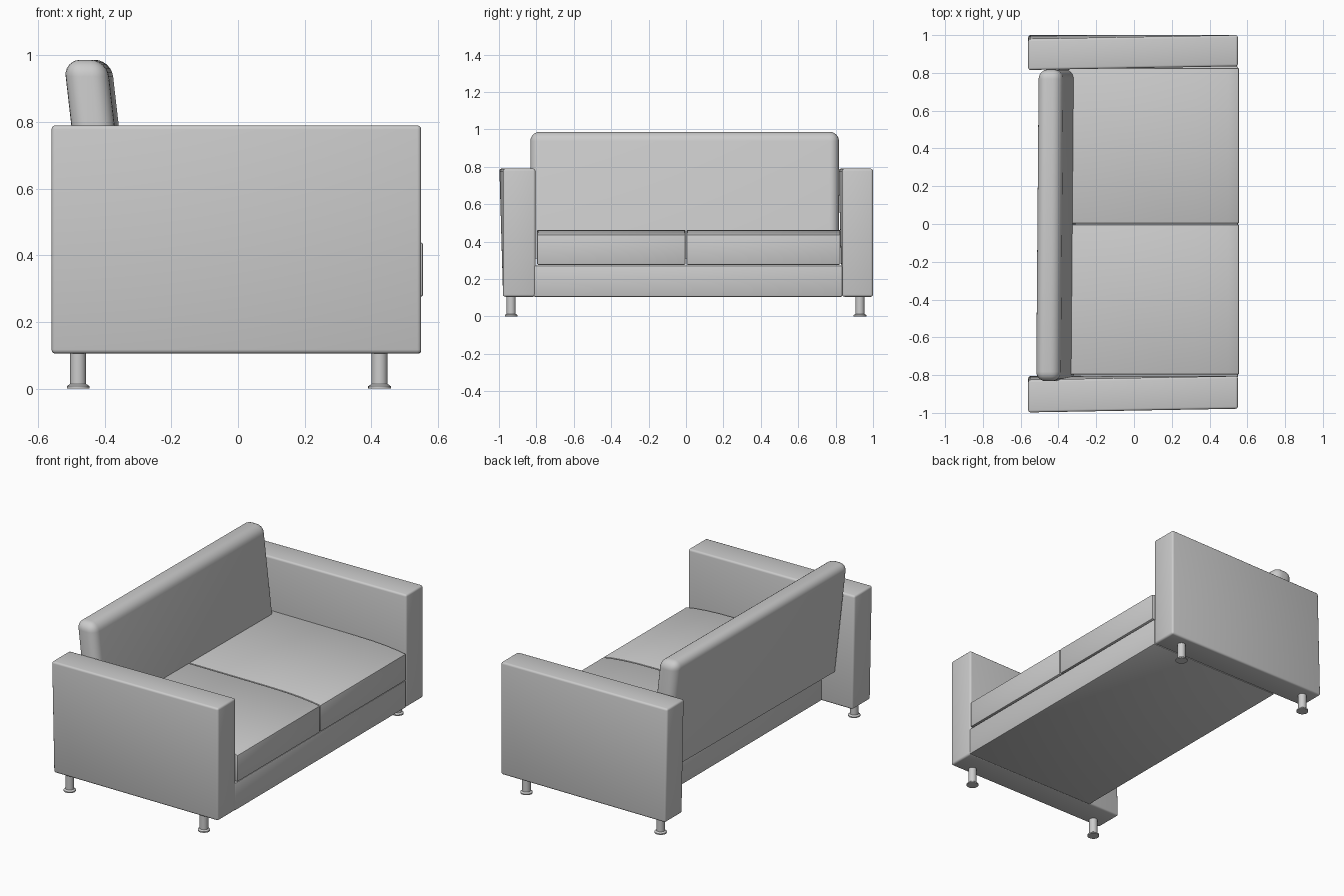
import bpy, bmesh, math
from mathutils import Vector

if "Cube" in bpy.data.objects:
    bpy.data.objects.remove(bpy.data.objects["Cube"])


def finish(bm, name):
    bmesh.ops.recalc_face_normals(bm, faces=bm.faces)
    me = bpy.data.meshes.new(name)
    bm.to_mesh(me)
    bm.free()
    ob = bpy.data.objects.new(name, me)
    bpy.context.collection.objects.link(ob)
    bpy.ops.object.select_all(action='DESELECT')
    ob.select_set(True)
    bpy.context.view_layer.objects.active = ob
    bpy.ops.object.shade_smooth_by_angle(angle=math.radians(35))
    return ob


def box(x, y, z):
    bm = bmesh.new()
    bmesh.ops.create_cube(bm, size=1)
    for v in bm.verts:
        v.co = Vector([r[c > 0] for r, c in zip((x, y, z), v.co)])
    return bm


def bevel(bm, width, segments=3, edges=None):
    bmesh.ops.bevel(bm, geom=list(edges or bm.edges), offset=width,
                    segments=segments, profile=0.5, affect='EDGES')


# Arms, leaning slightly inwards at the upper back corner
for name, y0, y1 in (("left_arm", -0.978, -0.805), ("right_arm", 0.835, 1.0)):
    bm = box((-0.56, 0.55), (y0, y1), (0.105, 0.79))
    for v in bm.verts:
        if v.co.x < 0 and v.co.z > 0.5:
            v.co.y -= 0.02
    bevel(bm, 0.012)
    finish(bm, name)

# Base under the seat
bm = box((-0.35, 0.55), (-0.815, 0.836), (0.105, 0.272))
bevel(bm, 0.008, 2)
finish(bm, "seat_base")

# Two seat cushions with a top that falls towards the front
profile = [(-0.35, 0.276), (0.556, 0.276), (0.556, 0.438), (0.50, 0.447),
           (0.42, 0.455), (0.33, 0.460), (0.20, 0.462), (-0.35, 0.462)]
for name, y0, y1 in (("left_seat_cushion", -0.797, -0.002),
                     ("right_seat_cushion", 0.002, 0.826)):
    bm = bmesh.new()
    face = bm.faces.new([bm.verts.new((x, y0, z)) for x, z in profile])
    ext = bmesh.ops.extrude_face_region(bm, geom=[face])
    for v in ext["geom"]:
        if isinstance(v, bmesh.types.BMVert):
            v.co.y = y1
    bmesh.ops.recalc_face_normals(bm, faces=bm.faces)
    sharp = [e for e in bm.edges if e.calc_face_angle(0) > 0.8]
    bevel(bm, 0.007, 2, sharp)
    finish(bm, name)

# Tilted back rest with a rounded top and ends
bm = box((-0.065, 0.065), (-0.832, 0.818), (0.31, 0.987))
bevel(bm, 0.05, 6, [e for e in bm.edges if max(v.co.z for v in e.verts) > 0.5])
for v in bm.verts:
    v.co.x += -0.374 - 0.115 * (v.co.z - 0.31) + 0.008 * v.co.y
finish(bm, "back_rest")

# Four legs turned from one profile, each with a flat foot
leg_profile = [(0, 0), (0.034, 0), (0.034, 0.007), (0.024, 0.014),
               (0.024, 0.125), (0, 0.125)]
for end, x in (("front", 0.425), ("rear", -0.48)):
    for side, y in (("left", -0.935), ("right", 0.93)):
        bm = bmesh.new()
        vs = [bm.verts.new((r, 0, z)) for r, z in leg_profile]
        edges = [bm.edges.new(p) for p in zip(vs, vs[1:])]
        bmesh.ops.spin(bm, geom=vs + edges, axis=(0, 0, 1), cent=(0, 0, 0),
                       angle=math.tau, steps=24)
        bmesh.ops.remove_doubles(bm, verts=bm.verts, dist=1e-5)
        bmesh.ops.translate(bm, verts=bm.verts, vec=(x, y, 0))
        finish(bm, f"{end}_{side}_leg")
